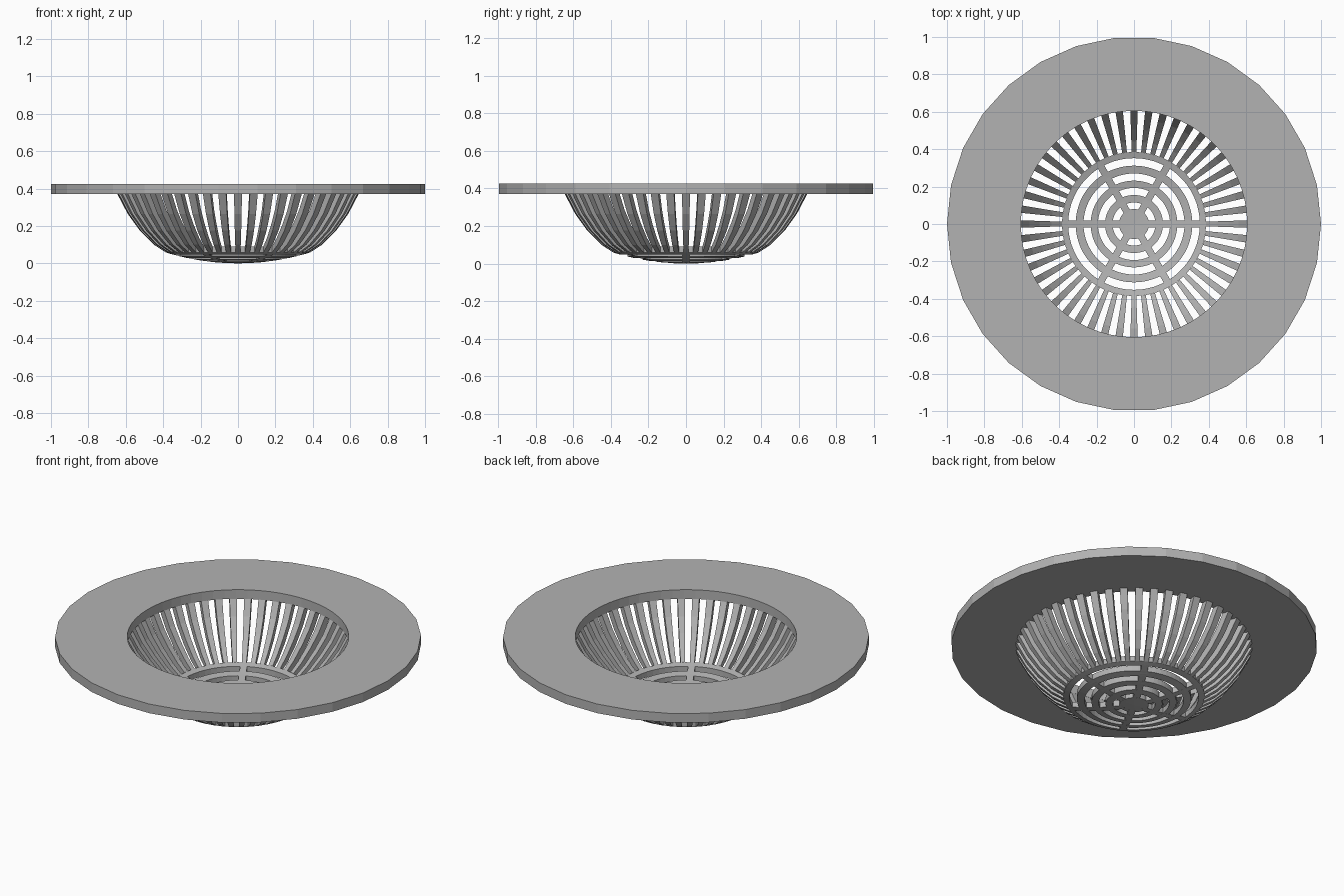
import bpy, bmesh, math

cube = bpy.data.objects.get("Cube")
if cube:
    bpy.data.objects.remove(cube, do_unlink=True)

grey = bpy.data.materials.new("grey plastic")
grey.use_nodes = True
grey.diffuse_color = (0.45, 0.45, 0.45, 1)
grey.node_tree.nodes["Principled BSDF"].inputs["Base Color"].default_value = grey.diffuse_color

RIM_BOTTOM, RIM_TOP = 0.37, 0.425
INNER, FLOOR = 0.605, 0.385
RIBS, SPOKES = 48, 6

# Bowl wall, as (radius, height), from the floor edge up to the rim
OUTER_WALL = [(FLOOR, 0.058), (0.45, 0.10), (0.525, 0.175), (0.59, 0.265), (0.645, RIM_BOTTOM)]
INNER_WALL = [(FLOOR, 0.09), (0.44, 0.137), (0.505, 0.21), (0.56, 0.285), (INNER, RIM_BOTTOM)]


def under(r):
    return 0.058 * (r / FLOOR) ** 2


def over(r):
    return 0.035 + 0.055 * (r / FLOOR) ** 2


def finish(name, bm):
    bmesh.ops.recalc_face_normals(bm, faces=bm.faces)
    mesh = bpy.data.meshes.new(name)
    bm.to_mesh(mesh)
    bm.free()
    mesh.materials.append(grey)
    obj = bpy.data.objects.new(name, mesh)
    bpy.context.collection.objects.link(obj)
    return obj


def ring(name, profile, sides=60, facet=None):
    """Revolve a closed profile; facet flattens the outside to fewer sides."""
    bm = bmesh.new()
    loops = []
    for i in range(sides):
        a = math.tau * i / sides
        loop = []
        for r, z in profile:
            if facet and r > 0.9:
                step = math.tau / facet
                r *= math.cos(step / 2) / math.cos(a % step - step / 2)
            loop.append(bm.verts.new((r * math.cos(a), r * math.sin(a), z)))
        loops.append(loop)
    n = len(profile)
    for i in range(sides):
        p, q = loops[i], loops[(i + 1) % sides]
        for j in range(n):
            k = (j + 1) % n
            bm.faces.new((p[j], p[k], q[k], q[j]))
    bmesh.ops.remove_doubles(bm, verts=bm.verts, dist=1e-5)
    return finish(name, bm)


def bars(name, low, high, count, half_width):
    """Radial bars between two curves; half_width gives the half width at a radius."""
    bm = bmesh.new()
    for i in range(count):
        a = math.tau * i / count
        c, s = math.cos(a), math.sin(a)
        sections = []
        for lo, hi in zip(low, high):
            sections.append([
                bm.verts.new((r * c - side * half_width(r) * s,
                              r * s + side * half_width(r) * c, z))
                for (r, z), side in ((lo, -1), (lo, 1), (hi, 1), (hi, -1))])
        for p, q in zip(sections, sections[1:]):
            for j in range(4):
                k = (j + 1) % 4
                bm.faces.new((p[j], p[k], q[k], q[j]))
        bm.faces.new(sections[0])
        bm.faces.new(sections[-1])
    return finish(name, bm)


# Flat flange around the mouth
ring("rim", [(INNER, RIM_BOTTOM), (1, RIM_BOTTOM), (1, RIM_TOP), (INNER, RIM_TOP)], facet=30)

# Curved side ribs that widen towards the rim
bars("side_ribs", OUTER_WALL, INNER_WALL, RIBS, lambda r: r * math.tan(math.pi / RIBS * 0.5))

# Floor grate: concentric rings, hub and spokes
for i, (a, b) in enumerate([(0.115, 0.155), (0.193, 0.232), (0.27, 0.312), (0.352, FLOOR)]):
    ring(f"floor_ring_{i + 1}", [(a, under(a)), (b, under(b)), (b, over(b)), (a, over(a))])
ring("hub", [(0, under(0)), (0.08, under(0.08)), (0.08, over(0.08)), (0, over(0))])
radii = [0.06, 0.14, 0.21, 0.29, 0.36]
bars("floor_spokes", [(r, under(r)) for r in radii], [(r, over(r)) for r in radii],
     SPOKES, lambda r: 0.019)
